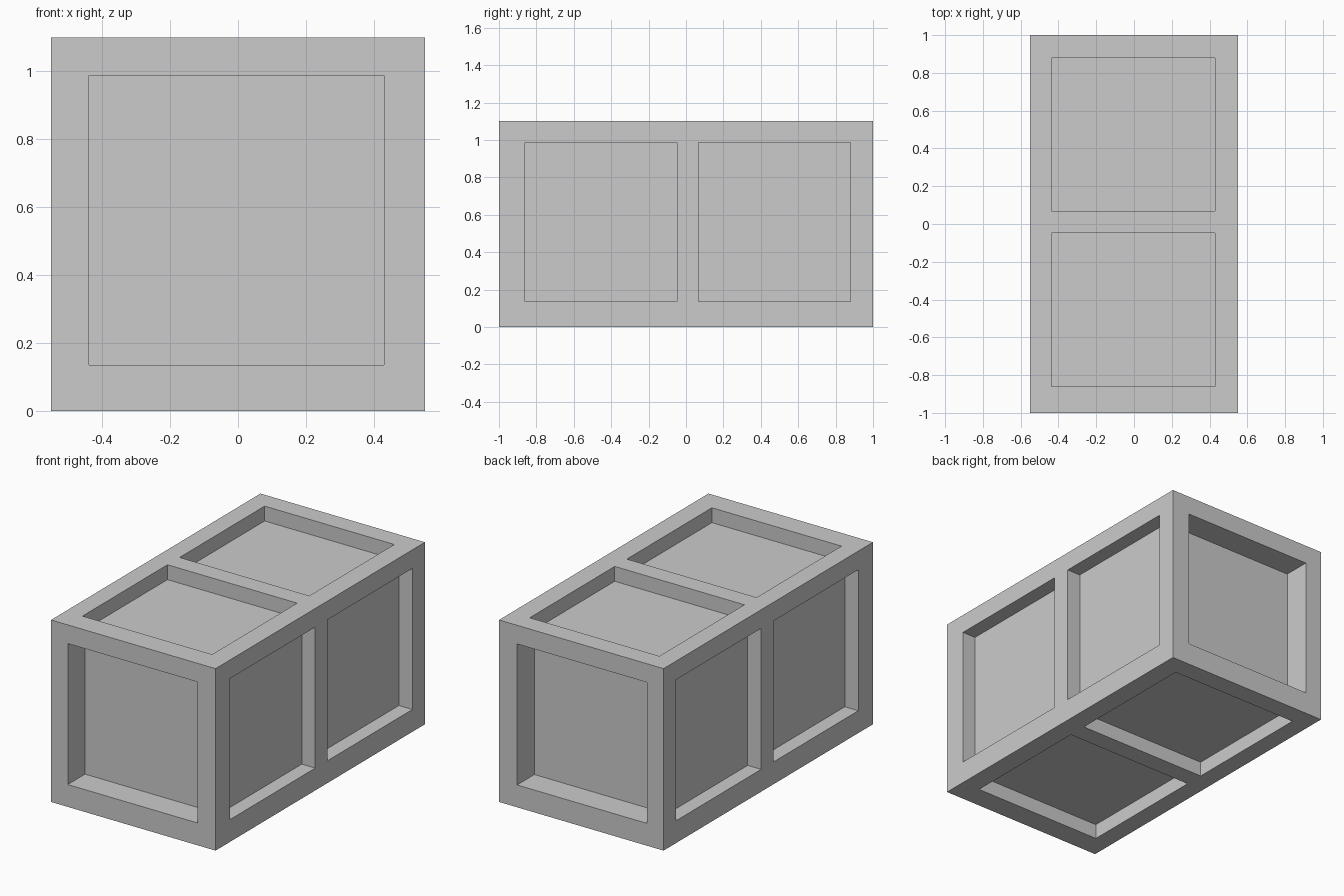
import bpy, bmesh
from mathutils import Vector

if "Cube" in bpy.data.objects:
    bpy.data.objects.remove(bpy.data.objects["Cube"])


def add_box(bm, lo, hi):
    lo, hi = Vector(lo), Vector(hi)
    verts = bmesh.ops.create_cube(bm, size=1)["verts"]
    bmesh.ops.scale(bm, vec=hi - lo, verts=verts)
    bmesh.ops.translate(bm, vec=(lo + hi) / 2, verts=verts)


def make_object(name, boxes):
    bm = bmesh.new()
    for lo, hi in boxes:
        add_box(bm, lo, hi)
    mesh = bpy.data.meshes.new(name)
    bm.to_mesh(mesh)
    bm.free()
    obj = bpy.data.objects.new(name, mesh)
    bpy.context.collection.objects.link(obj)
    return obj


# Overall size, panel openings and recess depths
W, L, H = 0.55, 1.0, 1.1
X = (-0.438, 0.429)
Z = (0.135, 0.987)
BAYS = [(-0.86, -0.048), (0.068, 0.88)]
SIDE, END = 0.09, 0.165
OUT = 0.1

# End recesses, front and back
pockets = [
    ((X[0], -L - OUT, Z[0]), (X[1], -L + END, Z[1])),
    ((X[0], L - END, Z[0]), (X[1], L + OUT, Z[1])),
]
# Recesses on both sides, top and bottom, two bays each
for y0, y1 in BAYS:
    pockets += [
        ((W - SIDE, y0, Z[0]), (W + OUT, y1, Z[1])),
        ((-W - OUT, y0, Z[0]), (-W + SIDE, y1, Z[1])),
        ((X[0], y0, H - SIDE), (X[1], y1, H + OUT)),
        ((X[0], y0, -OUT), (X[1], y1, SIDE)),
    ]

crate = make_object("crate", [((-W, -L, 0), (W, L, H))])
cutter = make_object("panel_cutter", pockets)
cutter.hide_render = True

# Cut the recessed panels into the solid crate
mod = crate.modifiers.new("panels", "BOOLEAN")
mod.operation = "DIFFERENCE"
mod.solver = "EXACT"
mod.object = cutter
bpy.context.view_layer.objects.active = crate
crate.select_set(True)
bpy.ops.object.modifier_apply(modifier=mod.name)
bpy.data.objects.remove(cutter, do_unlink=True)
